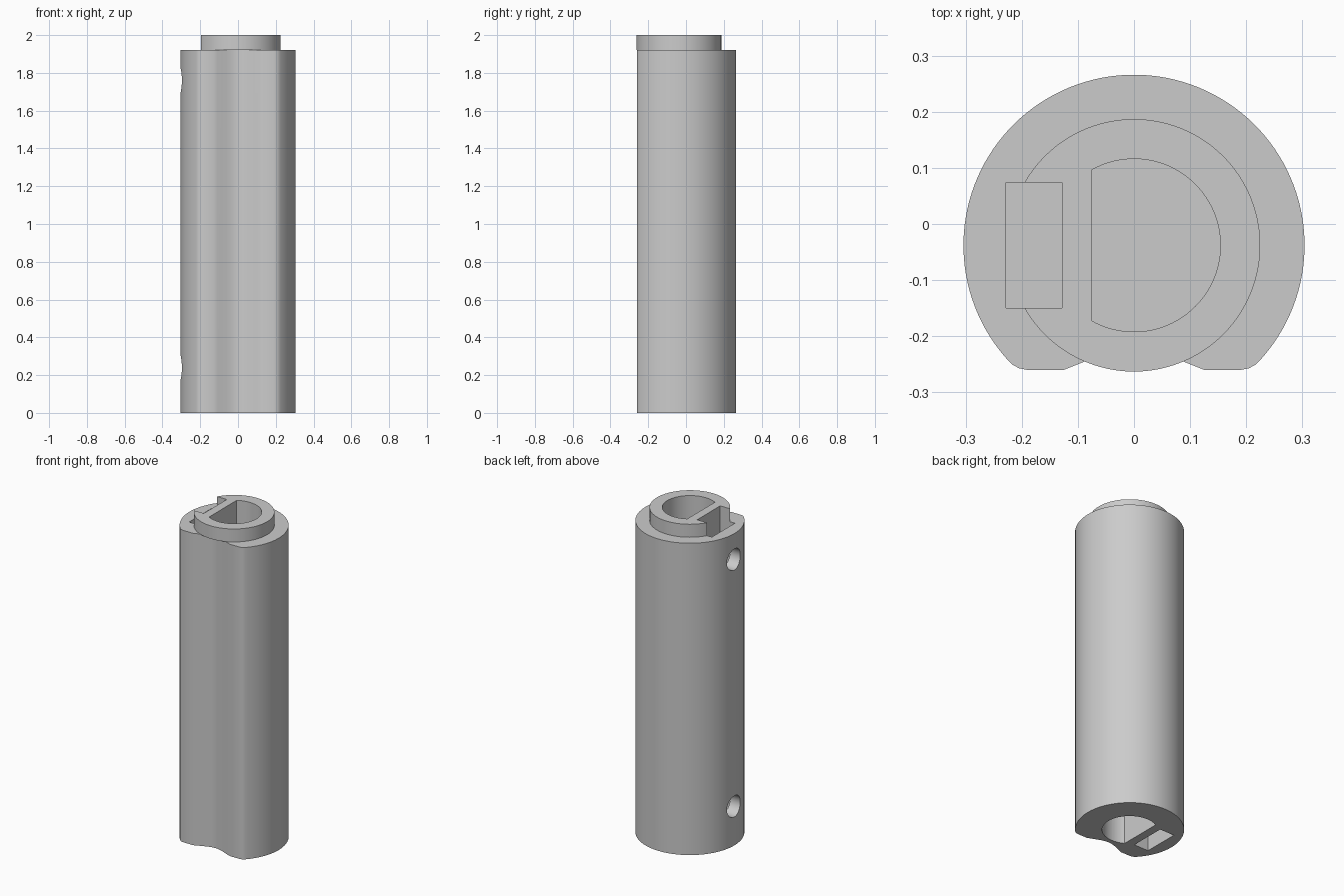
import bpy, bmesh, math
from mathutils import Matrix

if "Cube" in bpy.data.objects:
    bpy.data.objects.remove(bpy.data.objects["Cube"], do_unlink=True)

AXIS_Y = -0.038      # tube axis
BODY_TOP = 1.92
TOP = 2.0

grey = bpy.data.materials.new("light_grey")
grey.use_nodes = True
grey.diffuse_color = (0.6, 0.6, 0.6, 1)
grey.node_tree.nodes["Principled BSDF"].inputs["Base Color"].default_value = (0.6, 0.6, 0.6, 1)


def arc(radius, start, end, steps):
    """Points on an arc about the tube axis, angles in radians."""
    angles = [start + (end - start) * i / steps for i in range(steps + 1)]
    return [(radius * math.cos(a), AXIS_Y + radius * math.sin(a)) for a in angles]


def prism(name, outline, z0, z1):
    """Extrude a closed counter-clockwise outline from z0 to z1."""
    bm = bmesh.new()
    face = bm.faces.new([bm.verts.new((x, y, z0)) for x, y in outline])
    ret = bmesh.ops.extrude_face_region(bm, geom=[face])
    moved = [g for g in ret["geom"] if isinstance(g, bmesh.types.BMVert)]
    bmesh.ops.translate(bm, verts=moved, vec=(0, 0, z1 - z0))
    bmesh.ops.recalc_face_normals(bm, faces=bm.faces)
    return finish(name, bm)


def finish(name, bm):
    mesh = bpy.data.meshes.new(name)
    bm.to_mesh(mesh)
    bm.free()
    mesh.materials.append(grey)
    obj = bpy.data.objects.new(name, mesh)
    bpy.context.collection.objects.link(obj)
    return obj


def combine(target, other, operation):
    """Apply a boolean and remove the helper."""
    mod = target.modifiers.new(operation, 'BOOLEAN')
    mod.operation = operation
    mod.solver = 'EXACT'
    mod.object = other
    bpy.context.view_layer.objects.active = target
    bpy.ops.object.modifier_apply(modifier=mod.name)
    bpy.data.objects.remove(other, do_unlink=True)


# Tube body: round back, two flat front lips and a shallow groove between them
half = [(0.04, -0.2265), (0.062, -0.2345), (0.085, -0.244), (0.11, -0.254),
        (0.125, -0.26), (0.19, -0.26), (0.205, -0.257), (0.216, -0.251)]
corner = math.atan2(-0.245 - AXIS_Y, 0.2226)
outline = ([(0, -0.22), (0.02, -0.2215)] + half
           + arc(0.304, corner, math.pi - corner, 96)
           + [(-x, y) for x, y in reversed(half)] + [(-0.02, -0.2215)])
body = prism("tube_body", outline, 0, BODY_TOP)

# Round collar on top
combine(body, prism("collar", arc(0.225, 0, math.tau, 96)[:-1], BODY_TOP, TOP), 'UNION')

# D-shaped shaft sockets and rectangular nut slots at both ends
flat = math.acos(-0.076 / 0.154)
d_shape = arc(0.154, -flat, flat, 64)
slot = [(-0.228, -0.15), (-0.128, -0.15), (-0.128, 0.074), (-0.228, 0.074)]
for z0, z1 in ((-0.1, 0.5), (1.5, 2.1)):
    combine(body, prism("socket_cutter", d_shape, z0, z1), 'DIFFERENCE')
for z0, z1 in ((-0.1, 0.35), (1.64, 2.1)):
    combine(body, prism("slot_cutter", slot, z0, z1), 'DIFFERENCE')

# Screw holes from the right side into each socket
for z in (0.24, 1.76):
    bm = bmesh.new()
    place = Matrix.Translation((-0.22, AXIS_Y, z)) @ Matrix.Rotation(math.pi / 2, 4, 'Y')
    bmesh.ops.create_cone(bm, cap_ends=True, segments=40, radius1=0.065,
                          radius2=0.065, depth=0.34, matrix=place)
    combine(body, finish("screw_cutter", bm), 'DIFFERENCE')

# Smooth shading with sharp edges kept
bpy.ops.object.select_all(action='DESELECT')
body.select_set(True)
bpy.context.view_layer.objects.active = body
bpy.ops.object.shade_smooth_by_angle(angle=math.radians(30))
